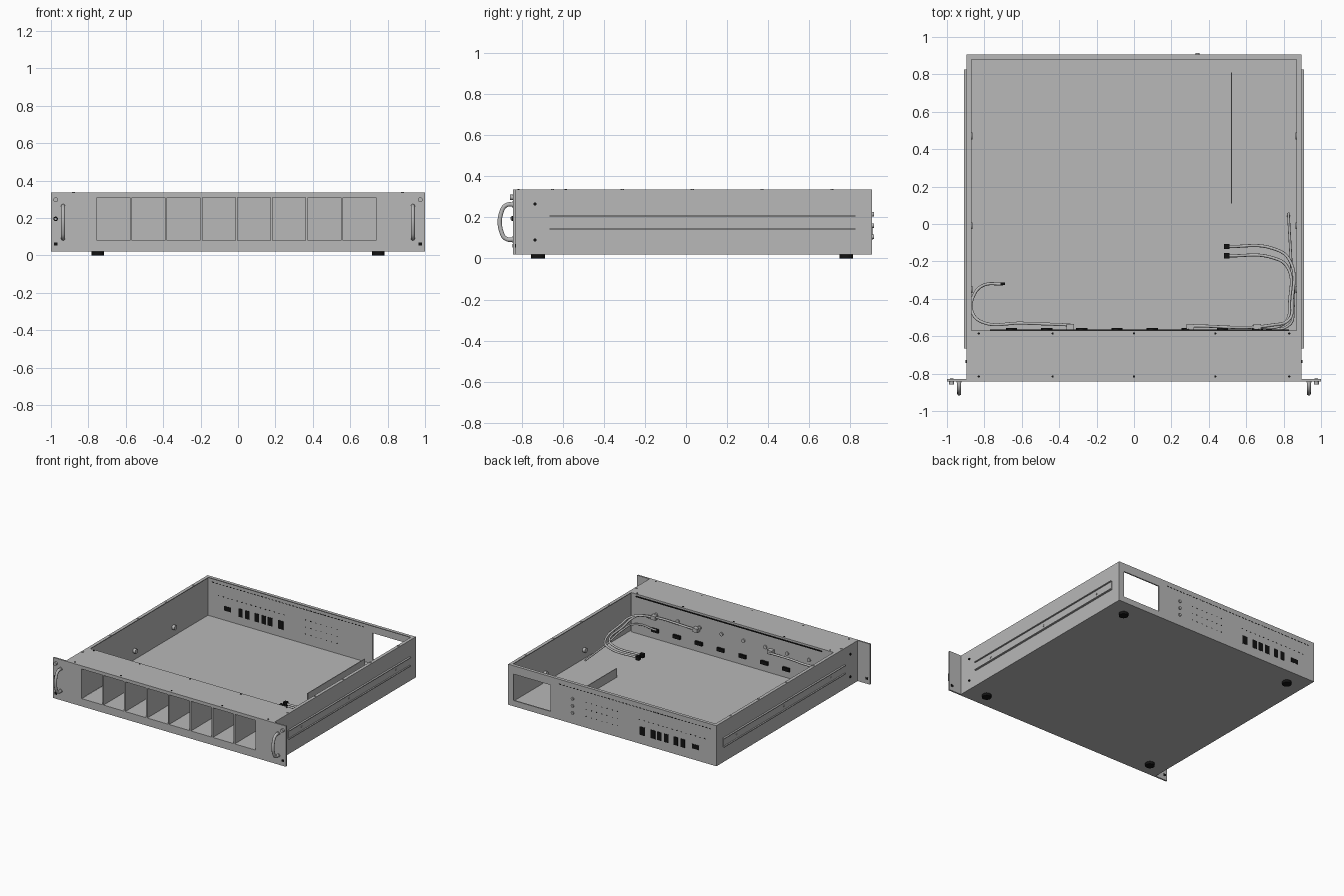
import bpy, bmesh, math
from mathutils import Matrix, Vector

cube = bpy.data.objects.get("Cube")
if cube:
    bpy.data.objects.remove(cube, do_unlink=True)


def material(name, v):
    m = bpy.data.materials.new(name)
    m.use_nodes = True
    m.diffuse_color = (v, v, v, 1)
    m.node_tree.nodes["Principled BSDF"].inputs["Base Color"].default_value = (v, v, v, 1)
    return m


GREY = material("sheet_metal_grey", 0.48)
BLACK = material("plastic_black", 0.006)


def finish(name, bm, mat, smooth=False):
    bmesh.ops.recalc_face_normals(bm, faces=bm.faces)
    me = bpy.data.meshes.new(name)
    bm.to_mesh(me)
    bm.free()
    me.materials.append(mat)
    ob = bpy.data.objects.new(name, me)
    bpy.context.collection.objects.link(ob)
    if smooth:
        bpy.ops.object.select_all(action='DESELECT')
        ob.select_set(True)
        bpy.context.view_layer.objects.active = ob
        bpy.ops.object.shade_smooth_by_angle(angle=math.radians(35))
    return ob


def boxes(name, spans, mat=GREY):
    """One object from boxes given as (x0, x1, y0, y1, z0, z1)."""
    bm = bmesh.new()
    for x0, x1, y0, y1, z0, z1 in spans:
        mid = Vector((x0 + x1, y0 + y1, z0 + z1)) / 2
        size = Matrix.Diagonal((x1 - x0, y1 - y0, z1 - z0, 1))
        bmesh.ops.create_cube(bm, size=1, matrix=Matrix.Translation(mid) @ size)
    return finish(name, bm, mat)


def discs(name, centres, axis, radius, depth, mat=GREY, sides=16):
    """One object from cylinders along the given axis."""
    turn = Vector((0, 0, 1)).rotation_difference(Vector(axis)).to_matrix().to_4x4()
    bm = bmesh.new()
    for c in centres:
        bmesh.ops.create_cone(bm, cap_ends=True, segments=sides, radius1=radius, radius2=radius,
                              depth=depth, matrix=Matrix.Translation(c) @ turn)
    return finish(name, bm, mat, True)


def panel(name, xs, zs, is_hole, y, depth):
    """Upright sheet cut along xs and zs, with some cells left open."""
    bm = bmesh.new()
    grid = [[bm.verts.new((x, y, z)) for z in zs] for x in xs]
    for i in range(len(xs) - 1):
        for j in range(len(zs) - 1):
            if not is_hole(i, j):
                bm.faces.new((grid[i][j], grid[i + 1][j], grid[i + 1][j + 1], grid[i][j + 1]))
    out = bmesh.ops.extrude_face_region(bm, geom=bm.faces[:], use_keep_orig=True)
    moved = [v for v in out["geom"] if isinstance(v, bmesh.types.BMVert)]
    bmesh.ops.translate(bm, verts=moved, vec=(0, depth, 0))
    return finish(name, bm, GREY)


def tube(name, points, radius, mat=GREY):
    cu = bpy.data.curves.new(name, 'CURVE')
    cu.dimensions = '3D'
    cu.bevel_depth = radius
    cu.bevel_resolution = 3
    cu.use_fill_caps = True
    cu.materials.append(mat)
    sp = cu.splines.new('BEZIER')
    sp.bezier_points.add(len(points) - 1)
    for bp, p in zip(sp.bezier_points, points):
        bp.co = p
        bp.handle_left_type = bp.handle_right_type = 'AUTO'
    ob = bpy.data.objects.new(name, cu)
    bpy.context.collection.objects.link(ob)


W, FRONT, BACK, LOW, TOP, T = 0.895, -0.835, 0.905, 0.02, 0.335, 0.01
BAY_BACK, BAY_LOW, BAY_TOP = -0.57, 0.08, 0.31
PITCH, BAY_X, BAYS = 0.188, -0.755, 8
SIDES = (("right", -1), ("left", 1))


def mirrored(s, x0, x1, *rest):
    return (min(s * x0, s * x1), max(s * x0, s * x1), *rest)


# Open tray: floor, side walls with top flanges, rear panel with window
boxes("floor", [(-W, W, FRONT, BACK, LOW, LOW + T)])
for side, s in SIDES:
    boxes(side + "_wall", [mirrored(s, W - T, W, FRONT, BACK, LOW, TOP),
                           mirrored(s, W - 0.025, W, BAY_BACK, BACK, TOP - 0.006, TOP)])
panel("rear_panel", [-W, 0.53, 0.85, W], [LOW, 0.065, 0.27, TOP],
      lambda i, j: i == 1 and j == 1, BACK - T, T)
boxes("rear_flange", [(-W, W, BACK - 0.025, BACK, TOP - 0.006, TOP)])

# Front panel with a row of bay openings
bay_edges = [(BAY_X + i * PITCH, BAY_X + i * PITCH + 0.177) for i in range(BAYS)]
panel("front_panel", [-1] + [x for e in bay_edges for x in e] + [1],
      [LOW, BAY_LOW, BAY_TOP, TOP],
      lambda i, j: j == 1 and i % 2 == 1, FRONT - 0.006, 0.012)

# Bay housing: cover, shelf, dividers and backplane
boxes("front_cover", [(-W, W, FRONT, BAY_BACK, TOP - 0.008, TOP)])
lo, hi = bay_edges[0][0], bay_edges[-1][1]
boxes("bay_shelf", [(lo, hi, FRONT, BAY_BACK, BAY_LOW - 0.008, BAY_LOW)])
walls = [lo - 0.006] + [(a[1] + b[0]) / 2 for a, b in zip(bay_edges, bay_edges[1:])] + [hi + 0.006]
boxes("bay_dividers", [(x - 0.005, x + 0.005, FRONT, BAY_BACK, BAY_LOW, TOP - 0.008) for x in walls])
boxes("backplane", [(-0.87, 0.87, BAY_BACK - 0.006, BAY_BACK, LOW + T, TOP - 0.008)])
boxes("backplane_edge_strip", [(-0.77, 0.83, BAY_BACK, BAY_BACK + 0.005, 0.312, 0.32)], BLACK)
boxes("backplane_sockets", [(x, x + 0.06, BAY_BACK, BAY_BACK + 0.015, 0.085, 0.112)
                            for x in [-0.685 + PITCH * i for i in range(BAYS)]], BLACK)
discs("backplane_studs", [(-0.66 + PITCH * i, BAY_BACK + 0.004, 0.22) for i in range(BAYS)],
      (0, 1, 0), 0.014, 0.01)

# Side slide rails: channel with two lips
for side, s in SIDES:
    boxes(side + "_slide_rail", [
        mirrored(s, W, W + 0.004, -0.665, 0.825, 0.14, 0.21),
        mirrored(s, W, W + 0.014, -0.665, 0.825, 0.14, 0.146),
        mirrored(s, W, W + 0.014, -0.665, 0.825, 0.204, 0.21)])
    discs(side + "_rail_screws", [(s * (W + 0.005), y, 0.175) for y in (-0.5, 0.08, 0.66)],
          (1, 0, 0), 0.008, 0.006)
    discs(side + "_side_screws", [(s * (W + 0.003), -0.735, z) for z in (0.09, 0.265)],
          (1, 0, 0), 0.008, 0.008, BLACK)
    discs(side + "_inner_bolts", [(s * (W - 0.02), y, 0.1) for y in (-0.35, -0.01, 0.47)],
          (1, 0, 0), 0.018, 0.022)
    discs(side + "_flange_screws", [(s * 0.88, y, TOP) for y in (-0.65, -0.31, 0.03, 0.37, 0.71)],
          (0, 0, 1), 0.008, 0.008)

    # Front handles and ear details
    ends = [(s * 0.935, FRONT - 0.008, z) for z in (0.092, 0.262)]
    path = [(FRONT, 0.092), (-0.872, 0.094), (-0.894, 0.118),
            (-0.894, 0.236), (-0.872, 0.26), (FRONT, 0.262)]
    tube(side + "_handle", [(s * 0.935, y, z) for y, z in path], 0.011)
    discs(side + "_handle_feet", ends, (0, 1, 0), 0.014, 0.008)
    discs(side + "_thumbscrew", [(s * 0.975, FRONT - 0.013, 0.297)], (0, 1, 0), 0.013, 0.018)
    boxes(side + "_ear_slot", [(s * 0.975 - 0.01, s * 0.975 + 0.01, FRONT - 0.009,
                                FRONT + 0.009, 0.053, 0.069)], BLACK)
discs("power_button_ring", [(-0.975, FRONT - 0.01, 0.195)], (0, 1, 0), 0.012, 0.01, BLACK)
discs("power_button", [(-0.975, FRONT - 0.012, 0.195)], (0, 1, 0), 0.006, 0.012)

# Cover screws
discs("cover_screws", [(x, y, TOP) for x in (-0.83, -0.435, 0, 0.435, 0.83)
                       for y in (-0.815, -0.585)], (0, 0, 1), 0.006, 0.004, BLACK)

# Rear details: knobs, vent dots and ports
rows = (0.105, 0.16, 0.215)
discs("rear_knobs", [(0.34, BACK + 0.003, z) for z in rows], (0, 1, 0), 0.011, 0.012)


def dots(name, x0, x1, step, heights, size):
    n = int((x1 - x0) / step)
    boxes(name, [(x0 + i * step, x0 + i * step + size, BACK - T - 0.001, BACK + 0.001, z, z + 0.005)
                 for i in range(n) for z in heights], BLACK)


dots("rear_top_vents", -0.85, 0.48, 0.03, (0.295,), 0.018)
dots("rear_label_dots", -0.05, 0.3, 0.045, rows, 0.008)
dots("rear_port_vents", -0.8, -0.2, 0.04, (0.205,), 0.012)
ports = [(-0.26, 0.046), (-0.35, 0.04), (-0.405, 0.04), (-0.465, 0.04),
         (-0.545, 0.036), (-0.605, 0.036)]
boxes("rear_ports", [(x - w / 2, x + w / 2, BACK - 0.012, BACK + 0.002, 0.09, 0.155)
                     for x, w in ports] +
      [(-0.745, -0.685, BACK - 0.012, BACK + 0.002, 0.105, 0.14)], BLACK)

# Inside: standing strip, cables and plugs
boxes("inner_strip", [(0.518, 0.524, 0.11, 0.81, LOW + T, 0.1)])
tube("left_cable_upper", [(0.5, -0.12, 0.1), (0.74, -0.13, 0.1), (0.83, -0.19, 0.11),
                          (0.845, -0.42, 0.16), (0.83, -0.51, 0.18), (0.74, -0.54, 0.2),
                          (0.3, -0.545, 0.21)], 0.008)
tube("left_cable_lower", [(0.5, -0.17, 0.1), (0.74, -0.18, 0.1), (0.82, -0.23, 0.11),
                          (0.832, -0.42, 0.14), (0.82, -0.51, 0.17), (0.78, -0.545, 0.19),
                          (0.66, -0.555, 0.19)], 0.008)
tube("left_cable_long", [(0.825, 0.06, 0.06), (0.84, -0.2, 0.07), (0.852, -0.45, 0.1),
                         (0.83, -0.54, 0.11), (0.64, -0.55, 0.11)], 0.007)
tube("right_cable", [(-0.7, -0.32, 0.08), (-0.81, -0.33, 0.08), (-0.86, -0.39, 0.1),
                     (-0.865, -0.47, 0.13), (-0.81, -0.525, 0.17), (-0.6, -0.53, 0.2),
                     (-0.34, -0.54, 0.2)], 0.008)
boxes("cable_plugs", [(0.48, 0.51, y - 0.014, y + 0.014, 0.085, 0.115) for y in (-0.12, -0.17)] +
      [(-0.715, -0.69, -0.327, -0.313, 0.07, 0.09)], BLACK)
boxes("cable_sockets", [(x - 0.02, x + 0.02, BAY_BACK, -0.535, 0.19, 0.22)
                        for x in (-0.34, 0.3, 0.66)])

# Feet
discs("feet", [(x, y, 0.0105) for x in (-0.75, 0.75) for y in (-0.72, 0.78)],
      (0, 0, 1), 0.033, 0.021, BLACK, 24)
